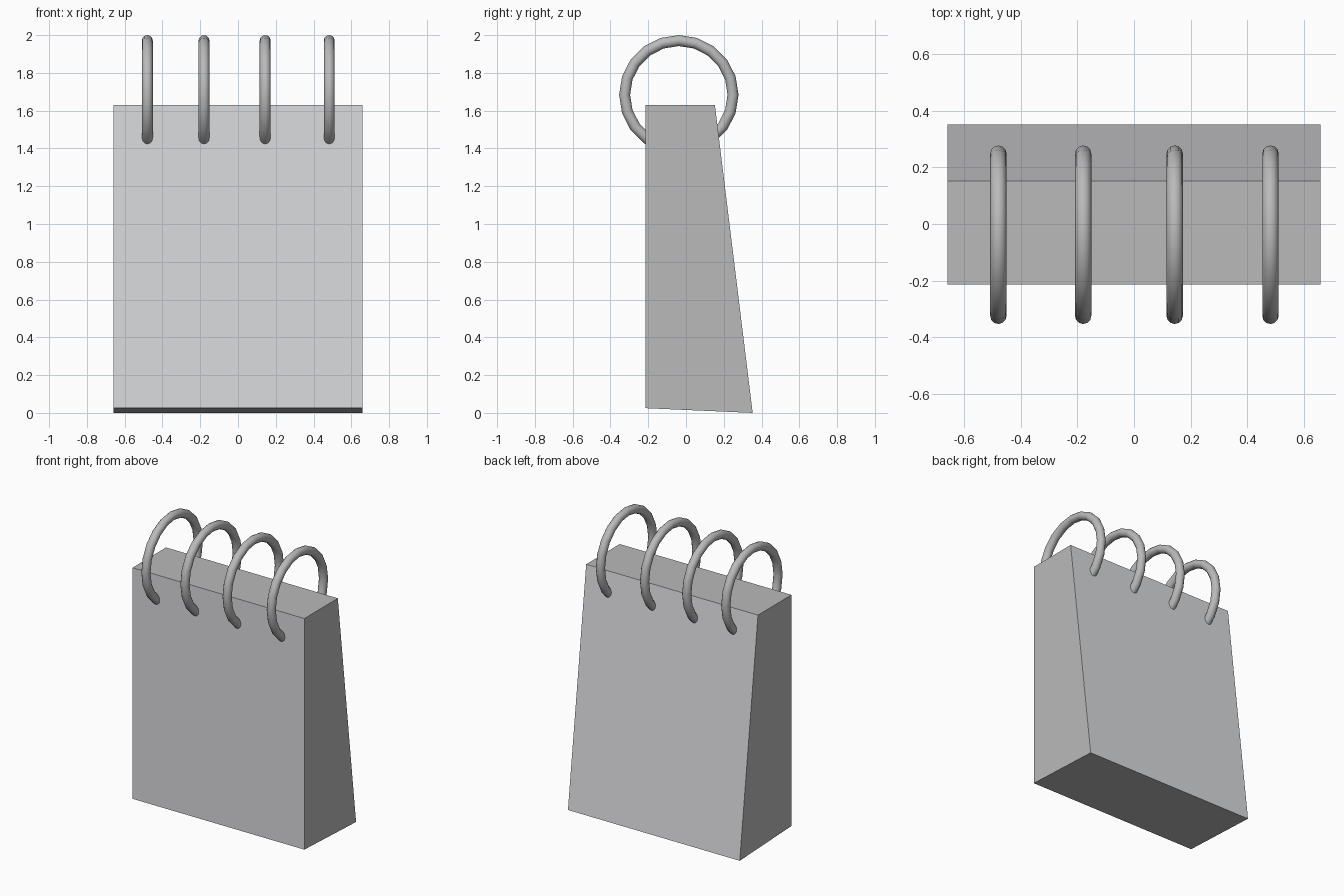
import bpy, bmesh, math

if "Cube" in bpy.data.objects:
    bpy.data.objects.remove(bpy.data.objects["Cube"])


def flat_material(name, rgb):
    mat = bpy.data.materials.new(name)
    mat.diffuse_color = (*rgb, 1)
    mat.use_nodes = True
    mat.node_tree.nodes["Principled BSDF"].inputs["Base Color"].default_value = mat.diffuse_color
    return mat


grey = flat_material("mid grey", (0.49, 0.49, 0.49))
paper = flat_material("pale grey paper", (0.71, 0.715, 0.735))


def make_object(name, bm, materials):
    mesh = bpy.data.meshes.new(name)
    bm.to_mesh(mesh)
    bm.free()
    for mat in materials:
        mesh.materials.append(mat)
    obj = bpy.data.objects.new(name, mesh)
    bpy.context.collection.objects.link(obj)
    return obj


# Wedge-shaped page block: side profile (y, z) extruded along x
profile = [(-0.215, 0.025), (0.353, 0.0), (0.153, 1.63), (-0.215, 1.63)]
half_width = 0.66
bm = bmesh.new()
side = bm.faces.new([bm.verts.new((-half_width, y, z)) for y, z in profile])
grown = bmesh.ops.extrude_face_region(bm, geom=[side])["geom"]
bmesh.ops.translate(bm, vec=(2 * half_width, 0, 0),
                    verts=[g for g in grown if isinstance(g, bmesh.types.BMVert)])
bmesh.ops.recalc_face_normals(bm, faces=bm.faces)
# Front and back sheets are pale paper, the rest is grey
for f in bm.faces:
    f.material_index = 1 if abs(f.normal.y) > 0.8 else 0
make_object("page_block", bm, [grey, paper])


# Binding rings through the top of the block
def binding_ring(name, x, major=0.287, minor=0.029, steps=20, sides=12):
    bm = bmesh.new()
    loops = []
    for i in range(steps):
        a = 2 * math.pi * i / steps
        loop = []
        for j in range(sides):
            b = 2 * math.pi * j / sides
            r = major + minor * math.cos(b)
            loop.append(bm.verts.new((minor * math.sin(b), r * math.cos(a), r * math.sin(a))))
        loops.append(loop)
    for i in range(steps):
        p, q = loops[i], loops[(i + 1) % steps]
        for j in range(sides):
            k = (j + 1) % sides
            bm.faces.new((p[j], p[k], q[k], q[j])).smooth = True
    bmesh.ops.recalc_face_normals(bm, faces=bm.faces)
    obj = make_object(name, bm, [grey])
    obj.location = (x, -0.038, 1.684)


for n, x in enumerate((-0.48, -0.18, 0.144, 0.483), 1):
    binding_ring(f"binding_ring_{n}", x)
